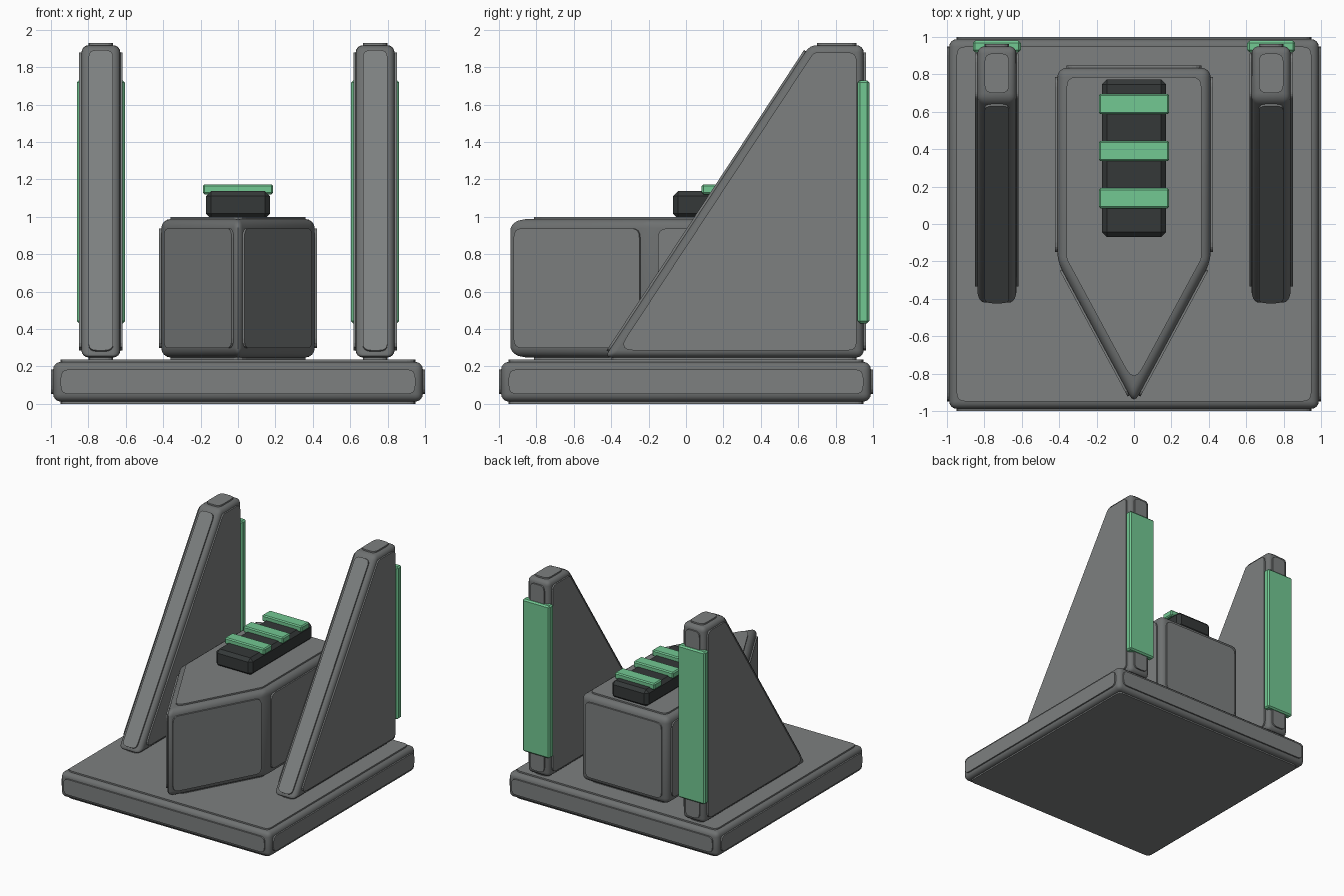
import bpy, bmesh, math
from mathutils import Vector

if "Cube" in bpy.data.objects:
    bpy.data.objects.remove(bpy.data.objects["Cube"])


def material(name, rgb):
    m = bpy.data.materials.new(name)
    m.diffuse_color = (*rgb, 1)
    m.use_nodes = True
    m.node_tree.nodes["Principled BSDF"].inputs["Base Color"].default_value = m.diffuse_color
    return m


PANEL = material("panel grey", (0.205, 0.215, 0.215))
FRAME = material("frame grey", (0.155, 0.163, 0.163))
DARK = material("dark charcoal", (0.035, 0.04, 0.04))
GREEN = material("light green", (0.17, 0.58, 0.29))


def finish(bm, name, mat, smooth=True):
    bmesh.ops.recalc_face_normals(bm, faces=bm.faces)
    me = bpy.data.meshes.new(name)
    bm.to_mesh(me)
    bm.free()
    me.materials.append(mat)
    ob = bpy.data.objects.new(name, me)
    bpy.context.collection.objects.link(ob)
    if smooth:
        bpy.ops.object.select_all(action='DESELECT')
        ob.select_set(True)
        bpy.context.view_layer.objects.active = ob
        bpy.ops.object.shade_smooth_by_angle(angle=math.radians(38))
    return ob


def prism(points, direction):
    bm = bmesh.new()
    face = bm.faces.new([bm.verts.new(p) for p in points])
    ext = bmesh.ops.extrude_face_region(bm, geom=[face], use_keep_orig=True)
    verts = [g for g in ext["geom"] if isinstance(g, bmesh.types.BMVert)]
    bmesh.ops.translate(bm, verts=verts, vec=Vector(direction))
    bmesh.ops.recalc_face_normals(bm, faces=bm.faces)
    return bm


def inset_rounded(face, width, radius, steps=4):
    """Outline of a face, moved inwards and with filleted corners."""
    n, co = face.normal, [v.co.copy() for v in face.verts]
    k, inner, out = len(co), [], []
    for i, v in enumerate(co):
        a = n.cross((v - co[i - 1]).normalized())
        b = n.cross((co[(i + 1) % k] - v).normalized())
        inner.append(v + width * (a + b) / (1 + a.dot(b)))
    for i, q in enumerate(inner):
        a, b = inner[i - 1] - q, inner[(i + 1) % k] - q
        t = min(radius / math.tan(a.angle(b) / 2), 0.45 * a.length, 0.45 * b.length)
        p0, p2 = q + a.normalized() * t, q + b.normalized() * t
        for s in range(steps + 1):
            u = s / steps
            out.append((1 - u) ** 2 * p0 + 2 * u * (1 - u) * q + u * u * p2)
    return out


def armoured(name, points, direction, bevel, radius, step=0.012):
    """Round-edged body with a raised rounded panel on each face."""
    bm = prism(points, direction)
    plates = bmesh.new()
    for f in bm.faces:
        loop = inset_rounded(f, bevel, radius)
        low = [plates.verts.new(p - f.normal * 0.01) for p in loop]
        top = [plates.verts.new(p + f.normal * step) for p in loop]
        plates.faces.new(top)
        plates.faces.new(low[::-1])
        for i in range(len(loop)):
            j = (i + 1) % len(loop)
            plates.faces.new((low[i], low[j], top[j], top[i]))
    bmesh.ops.bevel(bm, geom=bm.edges[:], offset=bevel, segments=4,
                    profile=0.5, affect='EDGES', clamp_overlap=True)
    finish(bm, name + "_frame", FRAME)
    finish(plates, name + "_panels", PANEL, smooth=False)


def box(name, lo, hi, bevel, mat):
    (x0, y0, z0), (x1, y1, z1) = lo, hi
    bm = prism([(x0, y0, z0), (x1, y0, z0), (x1, y1, z0), (x0, y1, z0)], (0, 0, z1 - z0))
    bmesh.ops.bevel(bm, geom=bm.edges[:], offset=bevel, segments=1, affect='EDGES')
    finish(bm, name, mat, smooth=False)


# Square base slab
B = 0.988
armoured("base", [(-B, -B, 0.012), (B, -B, 0.012), (B, B, 0.012), (-B, B, 0.012)],
         (0, 0, 0.212), 0.04, 0.045)

# Central block with pointed front
armoured("centre_block",
         [(-0.41, 0.835, 0.248), (-0.41, -0.20, 0.248), (0, -0.96, 0.248),
          (0.41, -0.20, 0.248), (0.41, 0.835, 0.248)],
         (0, 0, 0.74), 0.05, 0.05)

# Dark strip with green bars on top of the block
box("top_strip", (-0.172, -0.07, 0.99), (0.172, 0.772, 1.137), 0.027, DARK)
for i, y in enumerate((0.138, 0.39, 0.642)):
    box(f"top_bar_{i + 1}", (-0.188, y - 0.054, 1.12), (0.188, y + 0.054, 1.174), 0.009, GREEN)

# Sloped fins with a green plate on the back, mirrored left and right
profile = [(-0.435, 0.248), (0.95, 0.248), (0.95, 1.917), (0.662, 1.917)]
for side, s in (("left", -1), ("right", 1)):
    cx = 0.733 * s
    armoured(f"{side}_fin", [(cx - 0.104, y, z) for y, z in profile],
             (0.208, 0, 0), 0.038, 0.045)
    box(f"{side}_back_plate", (cx - 0.128, 0.918, 0.43), (cx + 0.128, 0.98, 1.73), 0.012, GREEN)
